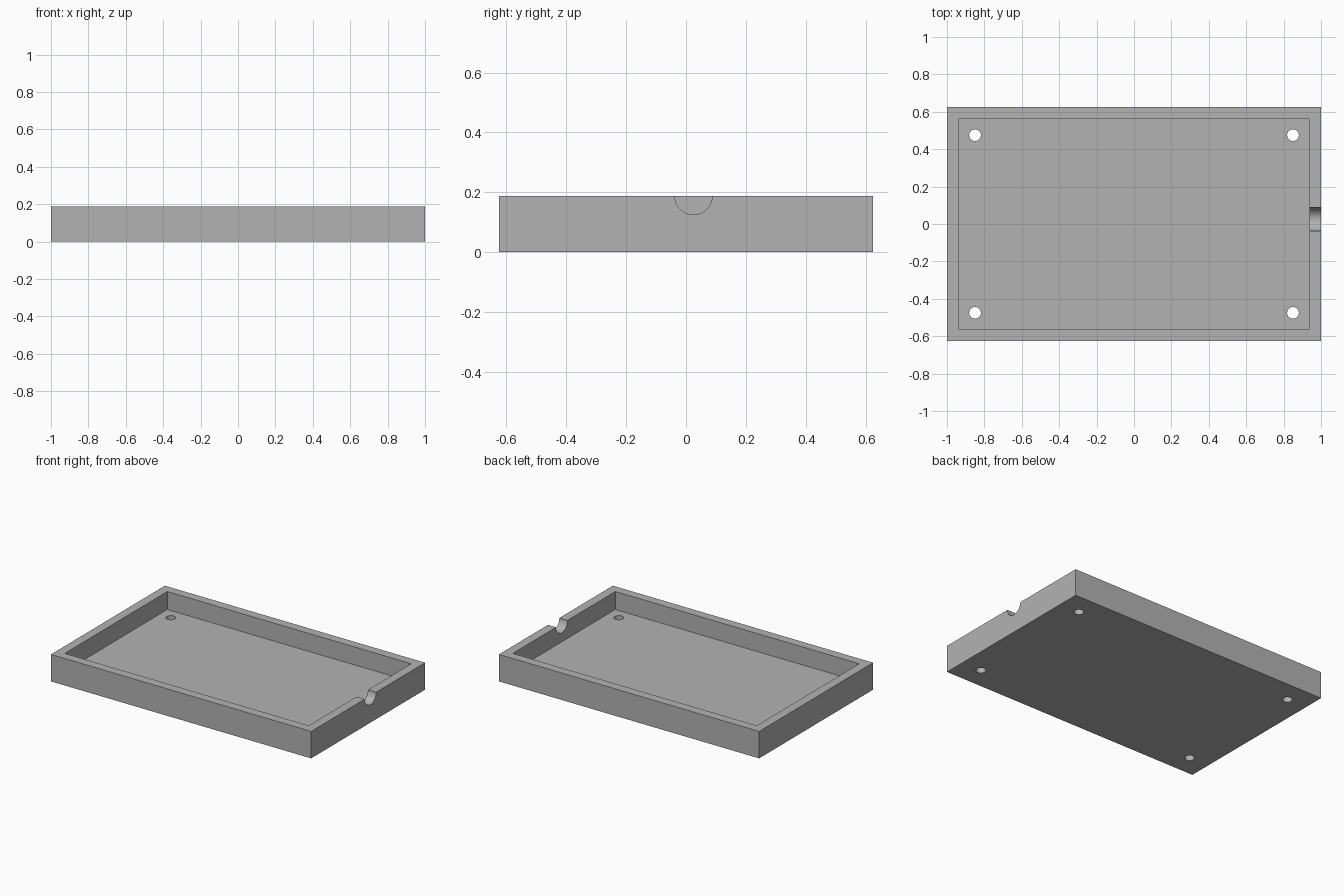
import bpy
import math

cube = bpy.data.objects.get("Cube")
if cube:
    bpy.data.objects.remove(cube, do_unlink=True)

LENGTH, WIDTH, HEIGHT = 2.0, 1.25, 0.1875
WALL = 0.0625  # wall, floor and notch radius share this size

grey = bpy.data.materials.new("plain_grey")
grey.use_nodes = True
colour = (0.45, 0.45, 0.45, 1)
grey.diffuse_color = colour
grey.node_tree.nodes["Principled BSDF"].inputs["Base Color"].default_value = colour


def box(name, size, centre):
    bpy.ops.mesh.primitive_cube_add(size=1, location=centre)
    ob = bpy.context.object
    ob.name = name
    ob.scale = size
    bpy.ops.object.transform_apply(location=True, rotation=False, scale=True)
    ob.data.materials.append(grey)
    return ob


def cylinder(name, radius, depth, centre, rotation=(0, 0, 0)):
    bpy.ops.mesh.primitive_cylinder_add(vertices=48, radius=radius, depth=depth,
                                        location=centre, rotation=rotation)
    ob = bpy.context.object
    ob.name = name
    ob.data.materials.append(grey)
    return ob


# Solid tray block
tray = box("tray", (LENGTH, WIDTH, HEIGHT), (0, 0, HEIGHT / 2))

# Recess leaving the rim and floor
cutters = [box("recess_cutter", (LENGTH - 2 * WALL, WIDTH - 2 * WALL, HEIGHT),
               (0, 0, WALL + HEIGHT / 2))]

# Half-round cable notch in the +x wall
cutters.append(cylinder("notch_cutter", WALL, WALL * 3, (LENGTH / 2, 0.025, HEIGHT),
                        (0, math.pi / 2, 0)))

# Screw holes through the floor corners
for sx in (-1, 1):
    for sy in (-1, 1):
        cutters.append(cylinder("hole_cutter", WALL / 2, WALL * 4,
                                (sx * 0.85, sy * 0.475, 0)))

# Cut the tray, then discard the cutters
bpy.ops.object.select_all(action='DESELECT')
tray.select_set(True)
bpy.context.view_layer.objects.active = tray
for cutter in cutters:
    cutter.hide_render = True
    mod = tray.modifiers.new("cut", 'BOOLEAN')
    mod.operation = 'DIFFERENCE'
    mod.solver = 'EXACT'
    mod.object = cutter
    bpy.ops.object.modifier_apply(modifier=mod.name)
    bpy.data.objects.remove(cutter, do_unlink=True)

bpy.ops.object.shade_smooth_by_angle(angle=math.radians(30))
